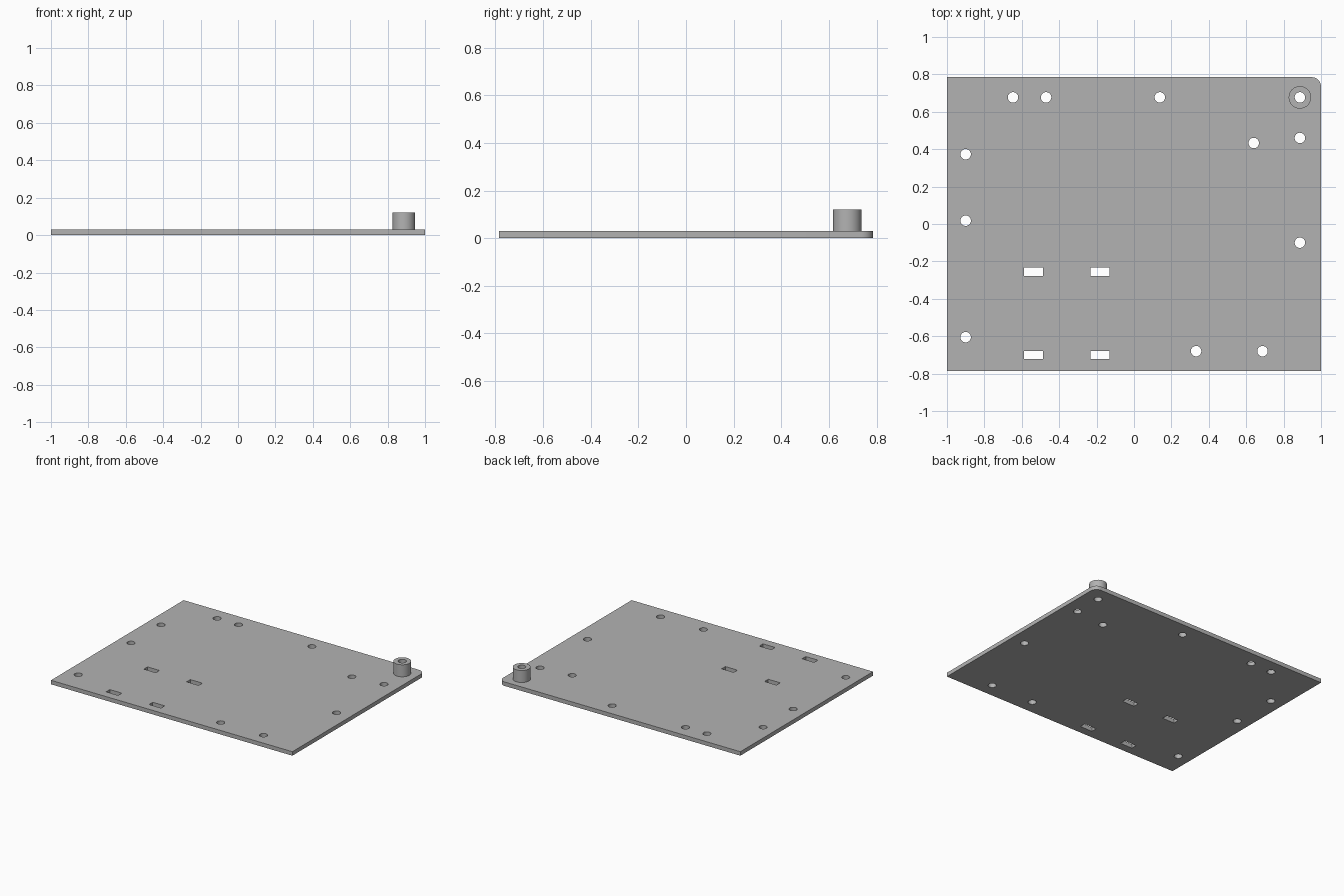
import bpy, bmesh
from math import cos, sin, pi, radians

cube = bpy.data.objects.get("Cube")
if cube:
    bpy.data.objects.remove(cube, do_unlink=True)

grey = bpy.data.materials.new("plate_grey")
grey.use_nodes = True
grey.diffuse_color = (0.45, 0.45, 0.45, 1)
grey.node_tree.nodes["Principled BSDF"].inputs["Base Color"].default_value = grey.diffuse_color

HALF_X, HALF_Y, THICK, TOP = 1.0, 0.785, 0.03, 0.12
HOLE_R, POST_R, CORNER_R = 0.028, 0.06, 0.05
POST = (0.887, 0.677)


def arc(cx, cy, r, start=0.0, sweep=2 * pi, n=32, closed=True):
    steps = n if closed else n + 1
    return [(cx + r * cos(start + sweep * i / n),
             cy + r * sin(start + sweep * i / n)) for i in range(steps)]


def rect(cx, cy, hx, hy):
    return [(cx - hx, cy - hy), (cx + hx, cy - hy), (cx + hx, cy + hy), (cx - hx, cy + hy)]


def extrude_loops(name, loops, z0, z1):
    """Fill the first loop, with the others as holes, from z0 to z1."""
    curve = bpy.data.curves.new(name + "_profile", "CURVE")
    curve.dimensions = "2D"
    curve.fill_mode = "BOTH"
    curve.extrude = (z1 - z0) / 2
    for loop in loops:
        spline = curve.splines.new("POLY")
        spline.points.add(len(loop) - 1)
        for point, (x, y) in zip(spline.points, loop):
            point.co = (x, y, 0, 1)
        spline.use_cyclic_u = True
    helper = bpy.data.objects.new(name + "_helper", curve)
    bpy.context.collection.objects.link(helper)
    graph = bpy.context.evaluated_depsgraph_get()
    mesh = bpy.data.meshes.new_from_object(helper.evaluated_get(graph))
    bpy.data.objects.remove(helper, do_unlink=True)

    # Weld caps to walls and set on its base height
    bm = bmesh.new()
    bm.from_mesh(mesh)
    bmesh.ops.remove_doubles(bm, verts=bm.verts, dist=0.0001)
    bmesh.ops.translate(bm, verts=bm.verts, vec=(0, 0, (z0 + z1) / 2))
    bmesh.ops.recalc_face_normals(bm, faces=bm.faces)
    bm.to_mesh(mesh)
    bm.free()
    mesh.name = name
    mesh.materials.clear()
    mesh.materials.append(grey)
    obj = bpy.data.objects.new(name, mesh)
    bpy.context.collection.objects.link(obj)
    bpy.ops.object.select_all(action="DESELECT")
    obj.select_set(True)
    bpy.context.view_layer.objects.active = obj
    bpy.ops.object.shade_smooth_by_angle(angle=radians(30))
    return obj


# Plate outline with one rounded back corner
outline = [(-HALF_X, HALF_Y), (-HALF_X, -HALF_Y), (HALF_X, -HALF_Y)]
outline += arc(HALF_X - CORNER_R, HALF_Y - CORNER_R, CORNER_R, 0, pi / 2, 8, False)

# Round mounting holes
holes = [POST, (-0.647, 0.677), (-0.47, 0.677), (0.138, 0.677),
         (0.887, 0.46), (0.64, 0.433), (0.887, -0.10),
         (-0.9, 0.373), (-0.9, 0.018), (-0.9, -0.605),
         (0.332, -0.68), (0.687, -0.68)]
cutouts = [arc(x, y, HOLE_R) for x, y in holes]

# Rectangular strap slots
cutouts += [rect(x, y, 0.05, 0.022) for x in (-0.537, -0.182) for y in (-0.255, -0.70)]

extrude_loops("mounting_plate", [outline] + cutouts, 0, THICK)

# Hollow standoff at the rounded corner
extrude_loops("standoff", [arc(*POST, POST_R, n=48), arc(*POST, HOLE_R)], THICK, TOP)
